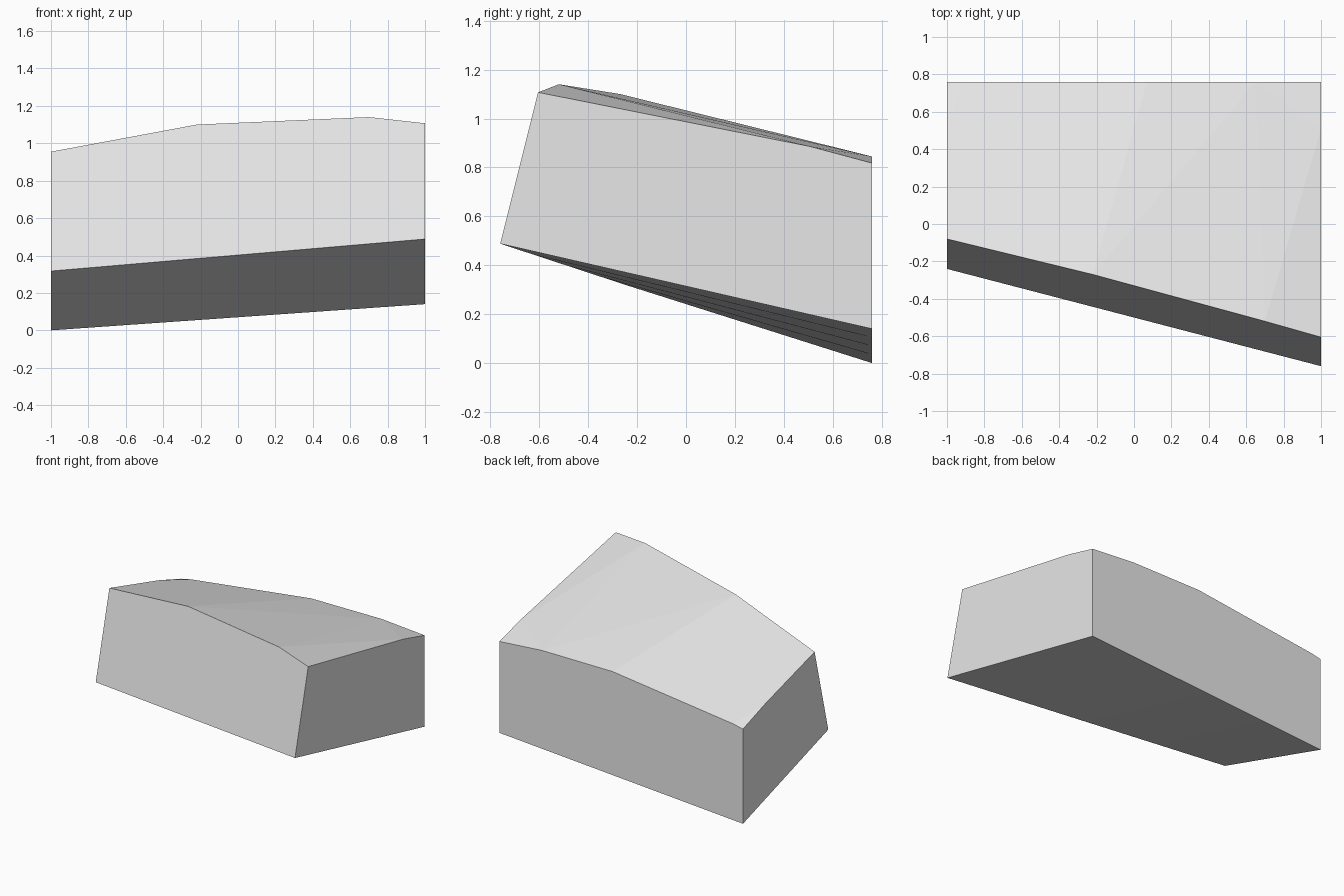
import bpy
import bmesh
from mathutils import Vector

cube = bpy.data.objects.get("Cube")
if cube:
    bpy.data.objects.remove(cube, do_unlink=True)

BACK = 0.76

# One plain grey for the whole block
grey = bpy.data.materials.new("light_grey")
grey.use_nodes = True
colour = (0.8, 0.8, 0.8, 1)
grey.diffuse_color = colour
grey.node_tree.nodes["Principled BSDF"].inputs["Base Color"].default_value = colour

bm = bmesh.new()


def row(points):
    return [bm.verts.new(p) for p in points]


def ruled_row(start, end, steps=4):
    a, b = Vector(start), Vector(end)
    return row([a.lerp(b, i / steps) for i in range(steps + 1)])


# Uneven top: front and back rims run from -x to +x, plus one point on each side
front = row([(-1, -0.08, 0.955), (-0.22, -0.27, 1.10), (0.7, -0.52, 1.14), (1, -0.605, 1.107)])
back = row([(x, BACK, z) for x, z in
            [(-1, 0.703), (-0.92, 0.72), (0.07, 0.843), (0.65, 0.845), (1, 0.818)]])
side_a, side_b = row([(-1, 0.5, 0.791), (1, 0.51, 0.885)])

# Sloping, slightly twisted underside
base_front = ruled_row((-1, -0.24, 0.317), (1, -0.76, 0.488))
base_back = ruled_row((-1, BACK, 0), (1, BACK, 0.14))

# Top facets
f, b = front, back
for facet in [(f[0], f[1], b[2], b[1], side_a), (side_a, b[1], b[0]),
              (f[1], b[3], b[2]), (f[1], f[2], b[3]), (f[2], side_b, b[3]),
              (side_b, b[4], b[3]), (f[2], f[3], side_b)]:
    bm.faces.new(facet)

# Underside strips
for i in range(len(base_front) - 1):
    bm.faces.new((base_front[i], base_back[i], base_back[i + 1], base_front[i + 1]))

# Front, back and two side walls
bm.faces.new(base_front + front[::-1])
bm.faces.new(base_back + back[::-1])
bm.faces.new((base_front[0], front[0], side_a, back[0], base_back[0]))
bm.faces.new((base_front[-1], front[-1], side_b, back[-1], base_back[-1]))

bmesh.ops.recalc_face_normals(bm, faces=bm.faces)
mesh = bpy.data.meshes.new("rock_block")
bm.to_mesh(mesh)
bm.free()
mesh.materials.append(grey)
block = bpy.data.objects.new("rock_block", mesh)
bpy.context.collection.objects.link(block)
